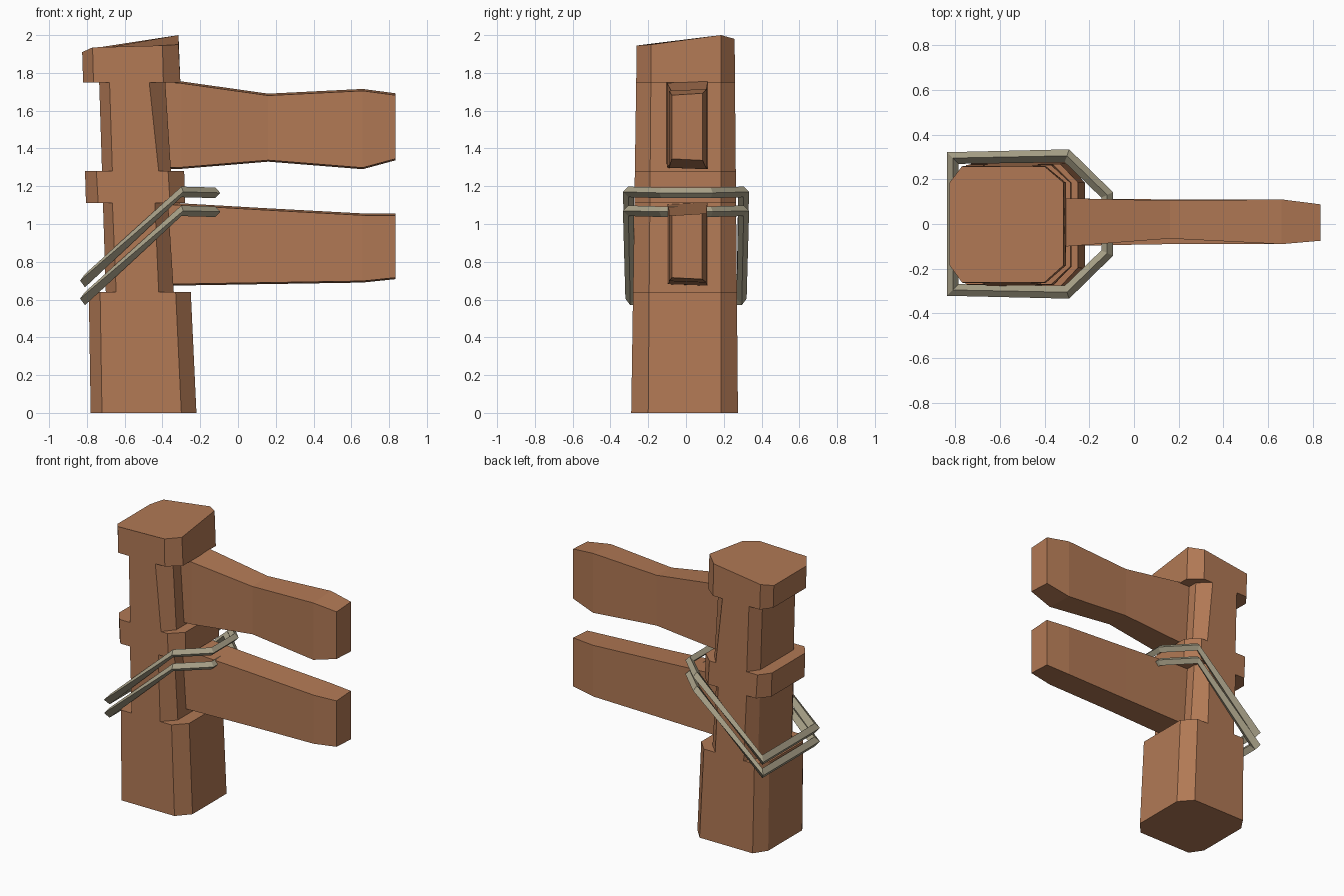
import bpy, bmesh
from mathutils import Vector

if "Cube" in bpy.data.objects:
    bpy.data.objects.remove(bpy.data.objects["Cube"])


def material(name, rgb):
    m = bpy.data.materials.new(name)
    m.diffuse_color = (*rgb, 1)
    m.use_nodes = True
    m.node_tree.nodes["Principled BSDF"].inputs["Base Color"].default_value = m.diffuse_color
    return m


wood = material("brown wood", (0.44, 0.19, 0.09))
rope = material("grey rope", (0.40, 0.36, 0.25))


def loft(name, rings, mat, closed=False):
    """Skin equal-length rings; cap the ends unless the loft is closed."""
    bm = bmesh.new()
    vs = [[bm.verts.new(p) for p in ring] for ring in rings]
    n = len(rings[0])
    pairs = list(zip(vs, vs[1:])) + ([(vs[-1], vs[0])] if closed else [])
    for a, b in pairs:
        for i in range(n):
            j = (i + 1) % n
            bm.faces.new((a[i], a[j], b[j], b[i]))
    if not closed:
        bm.faces.new(vs[0][::-1])
        bm.faces.new(vs[-1])
    bmesh.ops.recalc_face_normals(bm, faces=bm.faces)
    me = bpy.data.meshes.new(name)
    bm.to_mesh(me)
    bm.free()
    me.materials.append(mat)
    ob = bpy.data.objects.new(name, me)
    bpy.context.collection.objects.link(ob)
    return ob


# Post: chamfered section, notched on the left and right sides only
# levels: z, left, left chamfer, right chamfer, right
levels = [
    (0.00, -0.78, -0.72, -0.30, -0.22),
    (0.64, -0.79, -0.73, -0.33, -0.25),
    (0.64, -0.70, -0.645, -0.42, -0.34),
    (1.11, -0.715, -0.665, -0.44, -0.37),
    (1.11, -0.805, -0.74, -0.36, -0.28),
    (1.28, -0.81, -0.75, -0.37, -0.285),
    (1.28, -0.72, -0.665, -0.42, -0.355),
    (1.75, -0.735, -0.68, -0.47, -0.385),
    (1.75, -0.82, -0.765, -0.395, -0.305),
    (1.95, -0.825, -0.77, -0.40, -0.315),
]
top_z = (1.935, 1.945, 1.95, 2.0, 1.98, 1.93, 1.91, 1.91)
rings = []
for k, (z, l, cl, cr, r) in enumerate(levels):
    y0, y1 = -0.29 + 0.015 * z, 0.275 - 0.009 * z
    a, b = -0.20 + 0.008 * z, 0.185
    ring = [(cl, y0), (cr, y0), (r, a), (r, b), (cr, y1), (cl, y1), (l, b), (l, a)]
    last = k == len(levels) - 1
    rings.append([(x, y, top_z[i] if last else z) for i, (x, y) in enumerate(ring)])
loft("post", rings, wood)


# Rails: rectangular sections; stations are x, front y, back y, bottom z, top z
def rail(name, stations):
    loft(name, [[(x, f, b0), (x, k, b0 - 0.008), (x, k, t), (x, f, t - 0.01)]
                for x, f, k, b0, t in stations], wood)


rail("upper_rail", [(-0.45, -0.105, 0.118, 1.295, 1.768), (-0.30, -0.10, 0.115, 1.30, 1.755),
                    (0.16, -0.065, 0.105, 1.338, 1.69), (0.66, -0.09, 0.11, 1.298, 1.715),
                    (0.833, -0.075, 0.088, 1.345, 1.692)])
rail("lower_rail", [(-0.45, -0.10, 0.115, 0.68, 1.118), (0.16, -0.09, 0.11, 0.69, 1.083),
                    (0.66, -0.09, 0.108, 0.698, 1.056), (0.833, -0.075, 0.086, 0.716, 1.055)])


# Ropes: slanted closed loops with a diamond section
def rope_loop(name, z_left, z_right):
    half = [(-0.81, -0.295, z_left, -0.026, -0.026, 0.035),
            (-0.30, -0.305, z_right, 0.01, -0.029, 0.028),
            (-0.12, -0.13, z_right - 0.005, 0.026, -0.012, 0.028)]
    path = half + [(x, -y, z, dx, -dy, u) for x, y, z, dx, dy, u in reversed(half)]
    rings = []
    for x, y, z, dx, dy, u in path:
        p, out, up = Vector((x, y, z)), Vector((dx, dy, 0)), Vector((0, 0, u))
        rings.append([p + out, p + up, p - out, p - up])
    loft(name, rings, rope, closed=True)


rope_loop("upper_rope", 0.70, 1.17)
rope_loop("lower_rope", 0.605, 1.07)
